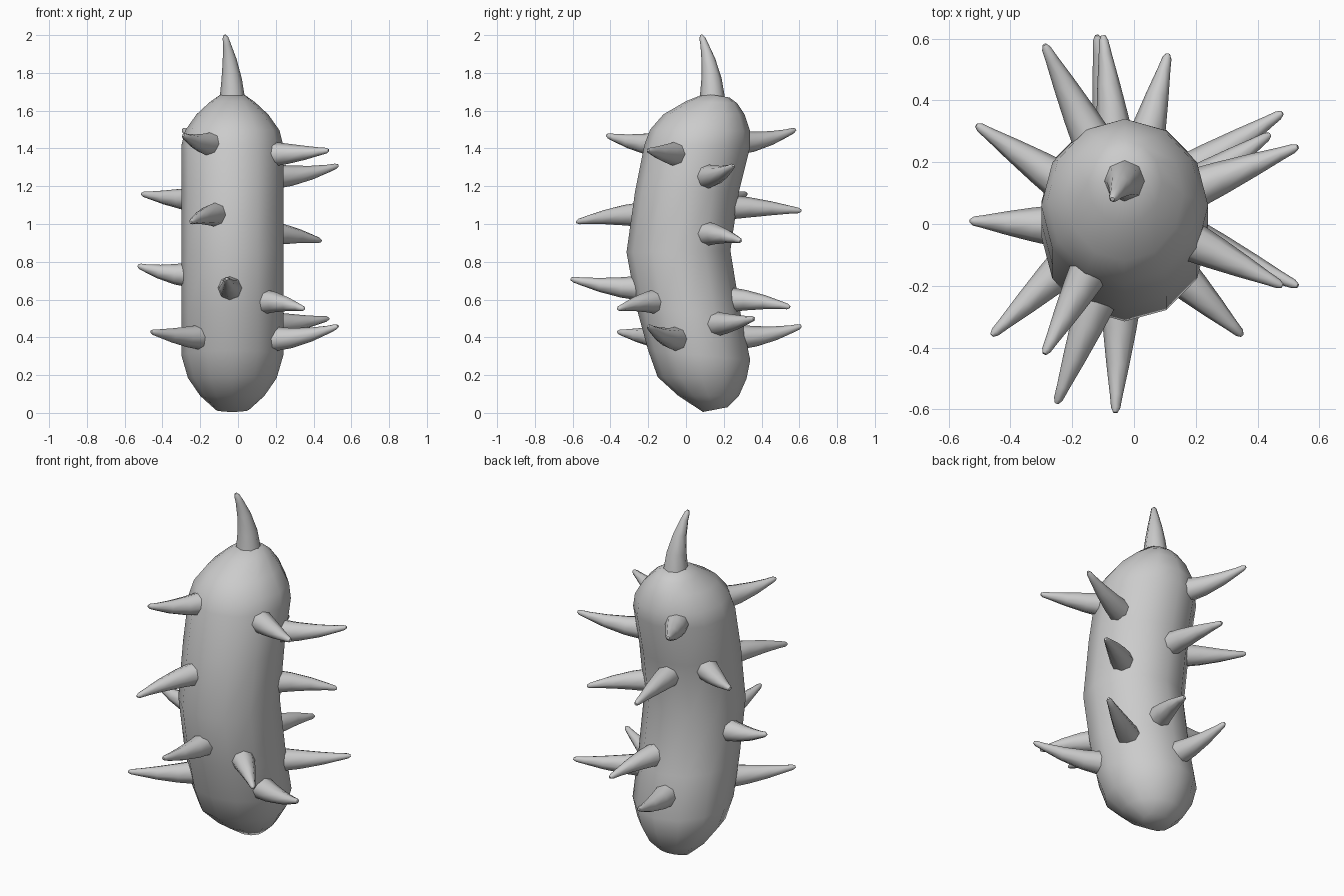
import bpy
import bmesh
import math
from mathutils import Vector

default_cube = bpy.data.objects.get("Cube")
if default_cube:
    bpy.data.objects.remove(default_cube, do_unlink=True)

grey = bpy.data.materials.new("plain grey")
grey.use_nodes = True
grey.diffuse_color = (0.6, 0.6, 0.6, 1)
grey.node_tree.nodes["Principled BSDF"].inputs["Base Color"].default_value = grey.diffuse_color

CENTRE_X = -0.03


def loft(name, rings, sharp_angle):
    """Skin a closed tube through rings of points and smooth it."""
    bm = bmesh.new()
    loops = [[bm.verts.new(point) for point in ring] for ring in rings]
    for lower, upper in zip(loops, loops[1:]):
        count = len(lower)
        for i in range(count):
            j = (i + 1) % count
            bm.faces.new((lower[i], lower[j], upper[j], upper[i]))
    bm.faces.new(reversed(loops[0]))
    bm.faces.new(loops[-1])
    bmesh.ops.recalc_face_normals(bm, faces=bm.faces)
    mesh = bpy.data.meshes.new(name)
    bm.to_mesh(mesh)
    bm.free()
    mesh.materials.append(grey)
    obj = bpy.data.objects.new(name, mesh)
    bpy.context.collection.objects.link(obj)
    bpy.ops.object.select_all(action="DESELECT")
    obj.select_set(True)
    bpy.context.view_layer.objects.active = obj
    bpy.ops.object.shade_smooth_by_angle(angle=math.radians(sharp_angle))
    return obj


def ring(centre, side, up, side_radius, up_radius, count):
    """Points of an ellipse around a centre."""
    angles = [math.tau * i / count for i in range(count)]
    return [centre + side * side_radius * math.cos(a) + up * up_radius * math.sin(a)
            for a in angles]


# Bent body: front edge y, front edge z, back edge y, back edge z, half width
BODY = [
    (0.09, 0.005, 0.22, 0.03, 0.09),
    (-0.04, 0.09, 0.28, 0.09, 0.17),
    (-0.15, 0.19, 0.32, 0.18, 0.235),
    (-0.2, 0.33, 0.34, 0.28, 0.27),
    (-0.26, 0.55, 0.29, 0.52, 0.27),
    (-0.315, 0.85, 0.235, 0.86, 0.27),
    (-0.27, 1.17, 0.28, 1.17, 0.27),
    (-0.22, 1.42, 0.34, 1.41, 0.27),
    (-0.19, 1.5, 0.34, 1.49, 0.25),
    (-0.12, 1.58, 0.31, 1.58, 0.19),
    (0.0, 1.65, 0.27, 1.64, 0.12),
    (0.1, 1.69, 0.23, 1.67, 0.07),
]

body_rings = []
for y_front, z_front, y_back, z_back, half_width in BODY:
    front = Vector((CENTRE_X, y_front, z_front))
    back = Vector((CENTRE_X, y_back, z_back))
    depth = (back - front) / 2
    body_rings.append(ring((front + back) / 2, Vector((1, 0, 0)), depth.normalized(),
                           half_width, depth.length, 12))
loft("body", body_rings, 60)


def axis_point(z):
    """Point on the bent centre line of the body."""
    centres = [((a + c) / 2, (b + d) / 2) for a, b, c, d, _ in BODY]
    for (y0, z0), (y1, z1) in zip(centres, centres[1:]):
        if z0 <= z <= z1:
            return Vector((CENTRE_X, y0 + (y1 - y0) * (z - z0) / (z1 - z0), z))


def spike(name, base, bend, tip):
    """Tapering thorn along a quadratic curve."""
    rings = []
    for t, radius in ((0, 0.068), (0.3, 0.054), (0.6, 0.037), (0.85, 0.021),
                      (0.96, 0.015), (1, 0.007)):
        point = base * (1 - t) ** 2 + bend * 2 * t * (1 - t) + tip * t ** 2
        tangent = ((bend - base) * (1 - t) + (tip - bend) * t).normalized()
        side = tangent.cross(Vector((0, 0, 1)))
        if side.length < 0.4:
            side = tangent.cross(Vector((0, 1, 0)))
        side.normalize()
        rings.append(ring(point, side, side.cross(tangent), radius, radius, 8))
    loft(name, rings, 60)


# Side spikes: tip x, y, z and root height
SPIKES = {
    "front": [(-0.29, -0.42, 1.47, 1.42), (-0.25, -0.58, 1.01, 1.05),
              (-0.06, -0.61, 0.71, 0.66), (0.35, -0.36, 0.55, 0.59),
              (-0.46, -0.36, 0.43, 0.4)],
    "left": [(0.48, -0.2, 1.39, 1.37), (0.53, -0.2, 0.46, 0.39),
             (0.53, 0.25, 1.31, 1.25), (0.44, 0.29, 0.91, 0.95),
             (0.48, 0.36, 0.5, 0.47)],
    "back": [(-0.29, 0.58, 1.5, 1.43), (-0.1, 0.61, 1.07, 1.09),
             (0.11, 0.55, 0.56, 0.6), (-0.12, 0.61, 0.46, 0.4)],
    "right": [(-0.51, 0.32, 1.16, 1.13), (-0.53, 0.01, 0.78, 0.73)],
}

for where, tips in SPIKES.items():
    for number, (x, y, z, root_z) in enumerate(tips, 1):
        tip = Vector((x, y, z))
        root = axis_point(root_z)
        outward = (Vector((x, y, root_z)) - root).normalized()
        base = root + outward * 0.22
        bend = (base + tip) / 2
        bend.z = root_z
        spike(f"{where}_spike_{number}", base, bend, tip)

# Crown spike
spike("top_spike", Vector((CENTRE_X, 0.14, 1.66)), Vector((CENTRE_X, 0.14, 1.84)),
      Vector((-0.07, 0.08, 2.0)))
